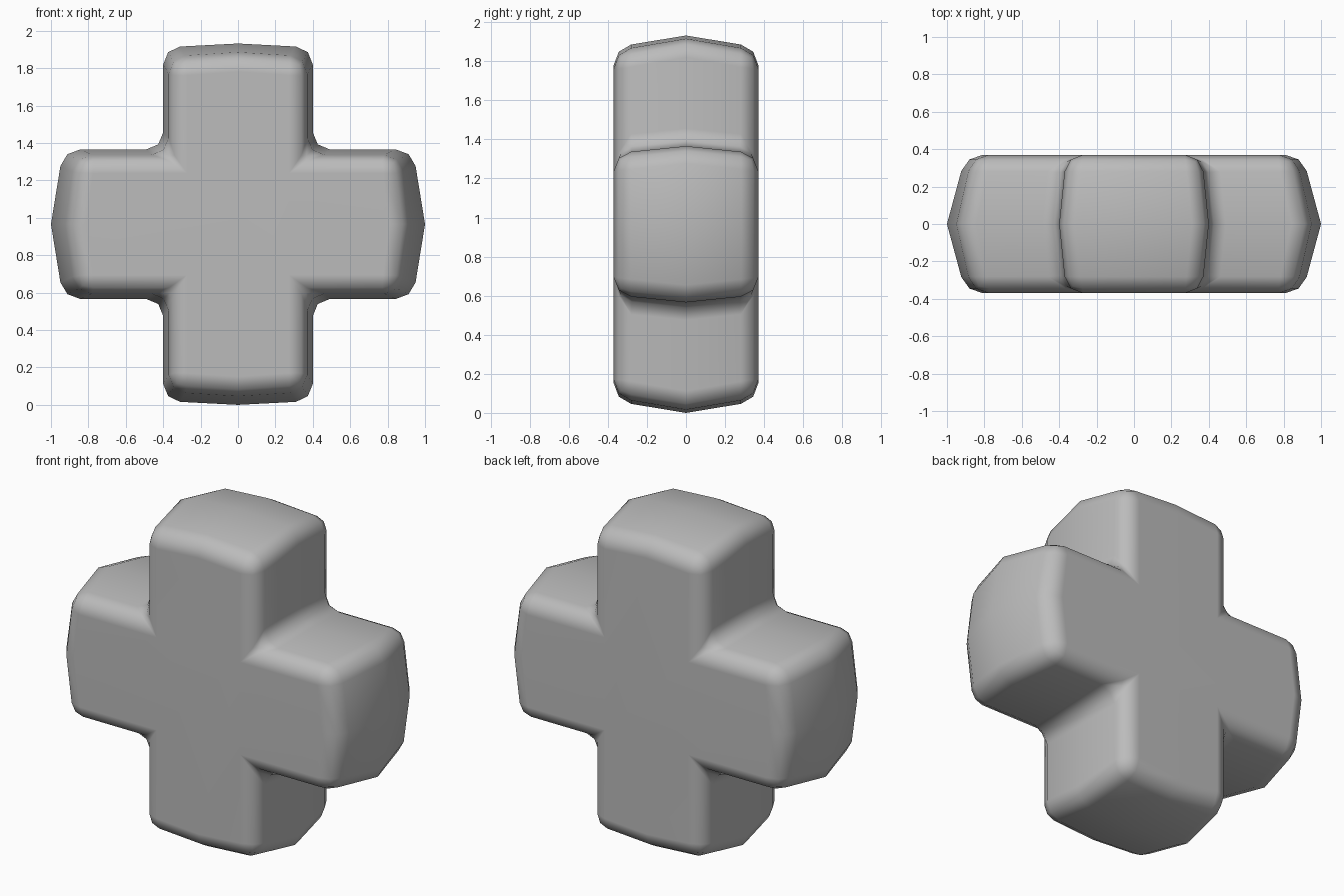
import bpy
import bmesh

if "Cube" in bpy.data.objects:
    bpy.data.objects.remove(bpy.data.objects["Cube"], do_unlink=True)

MID_Z = 0.966   # height of the cross centre
DEPTH = 0.37    # half thickness


def outline(half, wide, wide_corner, tall, tall_corner):
    """Cross outline, counter-clockwise, with a middle point on each arm end."""
    quarter = [(wide, 0), (wide_corner, half), (half, half), (half, tall_corner)]
    upper = quarter + [(0, tall)] + [(-x, z) for x, z in reversed(quarter)]
    return upper + [(x, -z) for x, z in reversed(upper[1:-1])]


# Bulging middle ring and the smaller rings at the front and back
middle = outline(0.40, 1.0, 0.935, 0.966, 0.945)
outer = outline(0.362, 0.90, 0.855, 0.905, 0.88)

bm = bmesh.new()
rings = [[bm.verts.new((x, y, z + MID_Z)) for x, z in points]
         for y, points in ((-DEPTH, outer), (0, middle), (DEPTH, outer))]
for a, b in zip(rings, rings[1:]):
    for i in range(len(a)):
        j = (i + 1) % len(a)
        bm.faces.new((a[i], a[j], b[j], b[i]))
bm.faces.new(rings[0])
bm.faces.new(rings[-1])
bmesh.ops.recalc_face_normals(bm, faces=bm.faces)

mesh = bpy.data.meshes.new("padded_cross")
bm.to_mesh(mesh)
bm.free()
cross = bpy.data.objects.new("padded_cross", mesh)
bpy.context.collection.objects.link(cross)
mesh.shade_smooth()

# Rounded edges with soft shading
bevel = cross.modifiers.new("rounded_edges", 'BEVEL')
bevel.width = 0.09
bevel.segments = 2
bevel.limit_method = 'ANGLE'
bevel.angle_limit = 0.75
cross.modifiers.new("soft_shading", 'WEIGHTED_NORMAL')

# Plain grey material
grey = bpy.data.materials.new("plain_grey")
grey.use_nodes = True
color = (0.5, 0.5, 0.5, 1)
grey.diffuse_color = color
grey.node_tree.nodes["Principled BSDF"].inputs["Base Color"].default_value = color
mesh.materials.append(grey)
